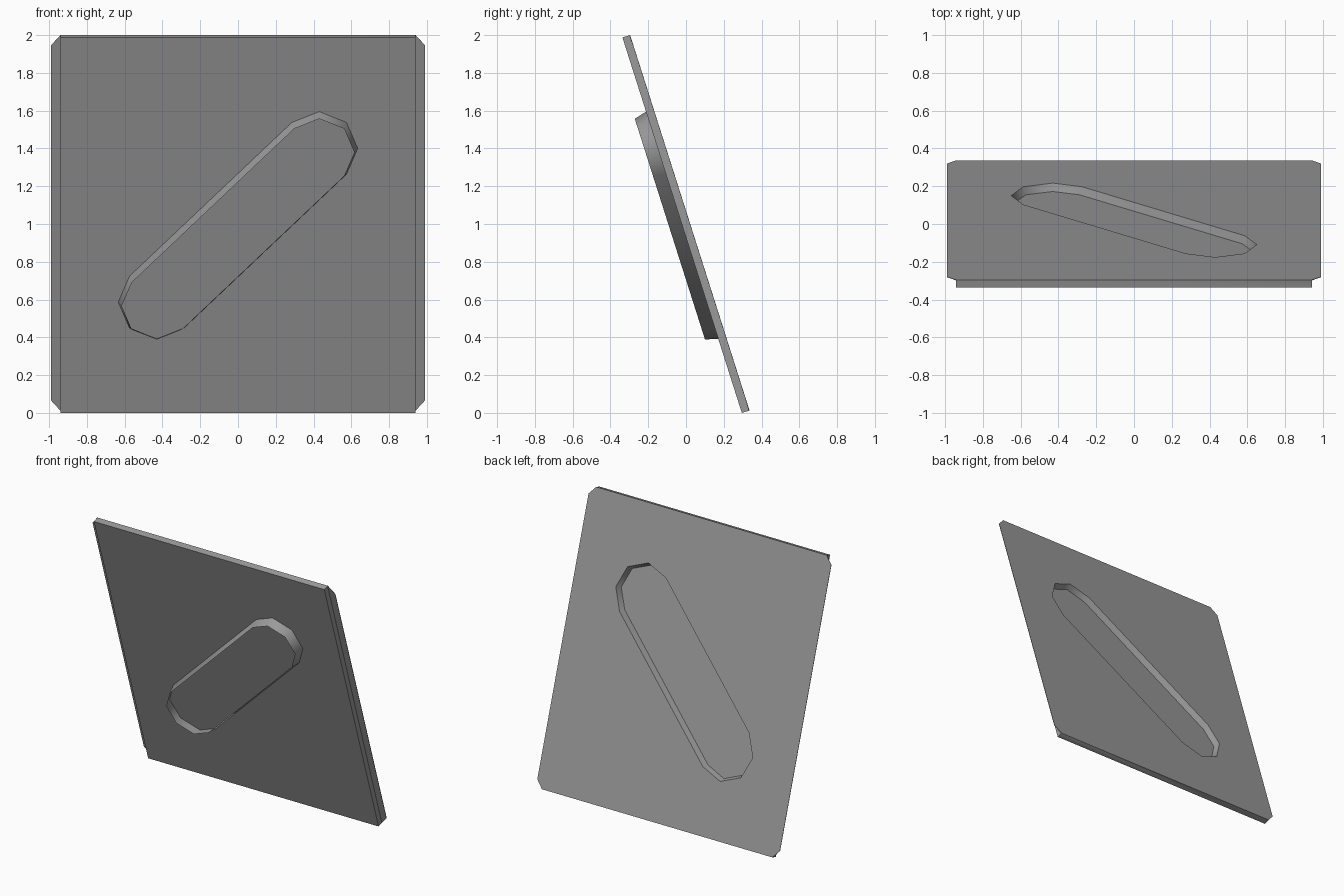
import bpy, bmesh, math
from mathutils import Matrix

if "Cube" in bpy.data.objects:
    bpy.data.objects.remove(bpy.data.objects["Cube"])

TILT = math.radians(17.64)
T = 0.043                      # panel thickness
HL = 1.043                     # half length along the slope
POSE = Matrix.Translation((0, 0, 1)) @ Matrix.Rotation(math.pi / 2 + TILT, 4, 'X')

grey = bpy.data.materials.new("dark_grey")
grey.diffuse_color = (0.32, 0.32, 0.32, 1)
grey.use_nodes = True
grey.node_tree.nodes["Principled BSDF"].inputs["Base Color"].default_value = grey.diffuse_color


def finish(bm, name):
    bmesh.ops.recalc_face_normals(bm, faces=bm.faces)
    me = bpy.data.meshes.new(name)
    bm.to_mesh(me)
    bm.free()
    me.materials.append(grey)
    ob = bpy.data.objects.new(name, me)
    bpy.context.collection.objects.link(ob)
    ob.matrix_world = POSE
    return ob


def loft(outline_a, za, outline_b, zb, caps=True):
    """Walls between two outlines, optionally capped; returns mesh and end loop."""
    bm = bmesh.new()
    a = [bm.verts.new((x, y, za)) for x, y in outline_a]
    b = [bm.verts.new((x, y, zb)) for x, y in outline_b]
    n = len(a)
    for i in range(n):
        j = (i + 1) % n
        bm.faces.new((a[i], a[j], b[j], b[i]))
    if caps:
        bm.faces.new(a[::-1])
        bm.faces.new(b)
    return bm, b


def capsule(r, c=0.43):
    """Diagonal capsule with half-octagon ends."""
    pts = []
    for start, s in ((-45, 1), (135, -1)):
        for k in range(5):
            w = math.radians(start + 45 * k)
            pts.append((s * c + r * math.cos(w), s * (c - 0.003) + r * math.sin(w)))
    return pts


def smooth(ob):
    bpy.ops.object.select_all(action='DESELECT')
    ob.select_set(True)
    bpy.context.view_layer.objects.active = ob
    bpy.ops.object.shade_smooth_by_angle(angle=math.radians(50))


# panel: thin back sheet with clipped corners, thick centre extruded forward
W, FL, CH, THIN = 0.94, 0.99, 0.057, 0.003
sheet = [(W, -HL), (FL, -HL + CH), (FL, HL - CH), (W, HL),
         (-W, HL), (-FL, HL - CH), (-FL, -HL + CH), (-W, -HL)]
bm, v = loft(sheet, -T / 2, sheet, -T / 2 + THIN)
bmesh.ops.connect_verts(bm, verts=[v[0], v[3]])
bmesh.ops.connect_verts(bm, verts=[v[4], v[7]])
base = {v[0], v[3], v[4], v[7]}
centre = next(f for f in bm.faces if set(f.verts) == base)
res = bmesh.ops.extrude_face_region(bm, geom=[centre])
front = [g for g in res['geom'] if isinstance(g, bmesh.types.BMVert)]
bmesh.ops.translate(bm, verts=front, vec=(0, 0, T - THIN))
for f in [f for f in bm.faces if set(f.verts) == base]:
    bm.faces.remove(f)
bmesh.ops.dissolve_limit(bm, angle_limit=0.01, verts=bm.verts, edges=bm.edges)
panel = finish(bm, "panel")

# slot cut into the back, floored by the panel's front skin
bm, _ = loft(capsule(0.228), -T / 2 - 0.02, capsule(0.202), T / 2 - 0.002)
cutter = finish(bm, "recess_cutter")
cutter.hide_render = True
mod = panel.modifiers.new("recess", 'BOOLEAN')
mod.operation, mod.solver, mod.object = 'DIFFERENCE', 'EXACT', cutter
bpy.context.view_layer.objects.active = panel
bpy.ops.object.modifier_apply(modifier="recess")
bpy.data.objects.remove(cutter)
smooth(panel)

# open raised rim around the slot on the front
bm, _ = loft(capsule(0.204), T / 2, capsule(0.186), T / 2 + 0.068, caps=False)
smooth(finish(bm, "slot_rim"))
